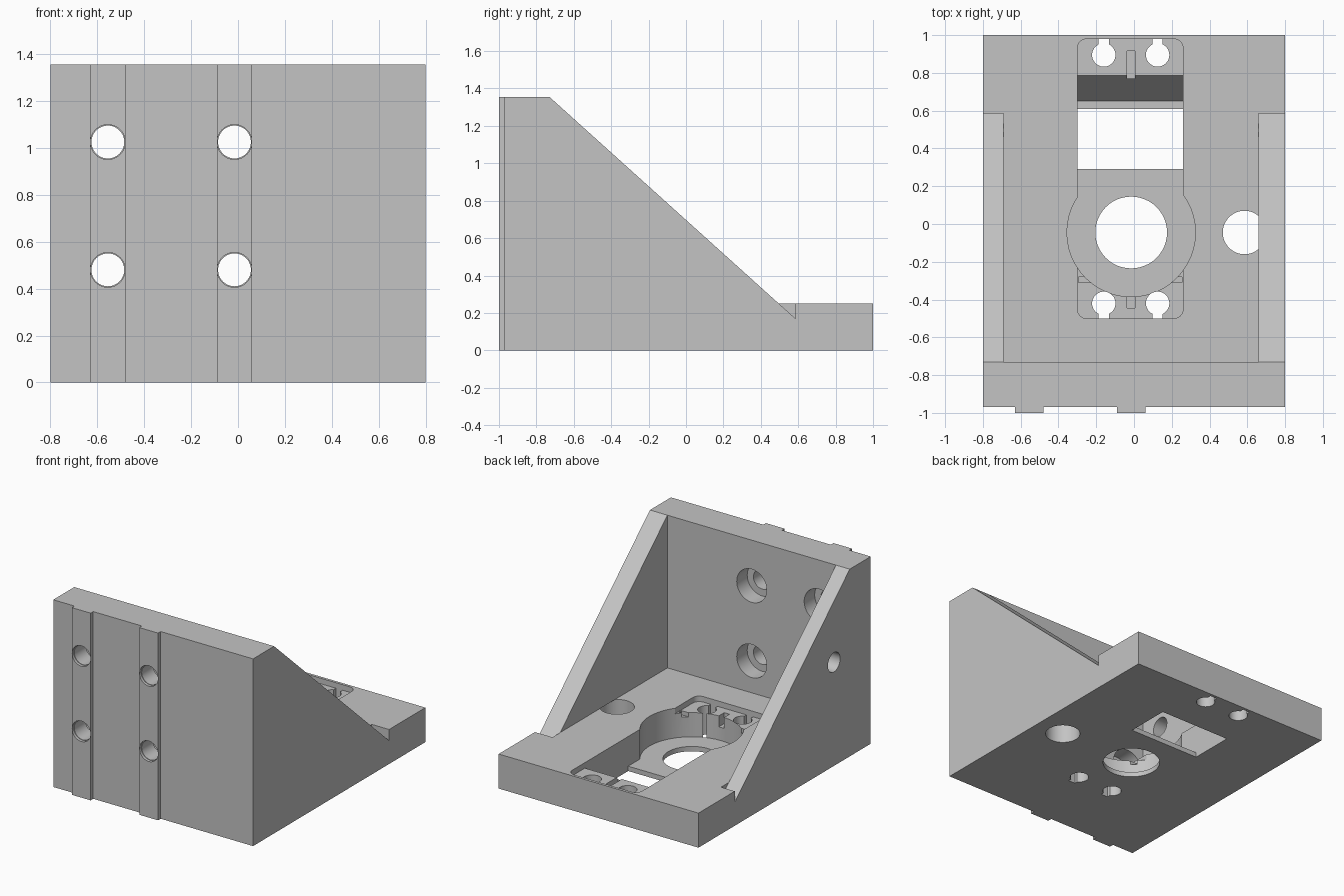
import bpy, bmesh, math
from mathutils import Vector, Matrix

if "Cube" in bpy.data.objects:
    bpy.data.objects.remove(bpy.data.objects["Cube"])

grey = bpy.data.materials.new("machined grey")
grey.use_nodes = True
grey.diffuse_color = (0.55, 0.55, 0.55, 1)
grey.node_tree.nodes["Principled BSDF"].inputs["Base Color"].default_value = (0.55, 0.55, 0.55, 1)


def finish(name, bm):
    bmesh.ops.recalc_face_normals(bm, faces=bm.faces)
    mesh = bpy.data.meshes.new(name)
    bm.to_mesh(mesh)
    bm.free()
    mesh.materials.append(grey)
    obj = bpy.data.objects.new(name, mesh)
    bpy.context.collection.objects.link(obj)
    return obj


def extrude(name, points, offset):
    """Extrude a closed outline along an offset."""
    bm = bmesh.new()
    face = bm.faces.new([bm.verts.new(p) for p in points])
    new = bmesh.ops.extrude_face_region(bm, geom=[face])["geom"]
    verts = [v for v in new if isinstance(v, bmesh.types.BMVert)]
    bmesh.ops.translate(bm, verts=verts, vec=offset)
    return finish(name, bm)


def side_prism(name, profile, x0, x1):
    return extrude(name, [(x0, y, z) for y, z in profile], (x1 - x0, 0, 0))


def box(name, x0, x1, y0, y1, z0, z1):
    return extrude(name, [(x0, y0, z0), (x1, y0, z0), (x1, y1, z0), (x0, y1, z0)], (0, 0, z1 - z0))


def cylinder(name, start, end, radius):
    a, b = Vector(start), Vector(end)
    bm = bmesh.new()
    turn = (b - a).to_track_quat("Z", "Y").to_matrix().to_4x4()
    bmesh.ops.create_cone(bm, cap_ends=True, segments=48, radius1=radius, radius2=radius,
                          depth=(b - a).length, matrix=Matrix.Translation((a + b) / 2) @ turn)
    return finish(name, bm)


def rounded_box(name, x0, x1, y0, y1, z0, z1, r):
    points = []
    corners = ((x1 - r, y1 - r), (x0 + r, y1 - r), (x0 + r, y0 + r), (x1 - r, y0 + r))
    for quarter, (cx, cy) in enumerate(corners):
        for step in range(9):
            a = math.pi / 2 * (quarter + step / 8)
            points.append((cx + r * math.cos(a), cy + r * math.sin(a), z0))
    return extrude(name, points, (0, 0, z1 - z0))


def combine(target, tool, operation="DIFFERENCE"):
    tool.hide_render = True
    mod = target.modifiers.new("combine", "BOOLEAN")
    mod.operation, mod.solver, mod.object = operation, "EXACT", tool
    bpy.context.view_layer.objects.active = target
    bpy.ops.object.modifier_apply(modifier=mod.name)
    bpy.data.objects.remove(tool)


# Base with upright wall, joined to the two sloping ribs
TOP, DECK = 1.355, 0.25
wall_profile = [(-0.97, 0), (1, 0), (1, DECK), (-0.73, DECK), (-0.73, TOP), (-0.97, TOP)]
rib_profile = [(-0.97, 0), (1, 0), (1, DECK), (0.585, DECK), (0.585, 0.17), (-0.73, TOP), (-0.97, TOP)]
body = side_prism("angle_bracket", wall_profile, -0.69, 0.66)
for x0, x1 in ((-0.8, -0.69), (0.66, 0.8)):
    combine(body, side_prism("rib", rib_profile, x0, x1), "UNION")

# Raised guide strips on the front
columns = (-0.555, -0.015)
for x in columns:
    combine(body, box("guide_strip", x - 0.075, x + 0.075, -1, -0.97, 0, TOP), "UNION")

bm = bmesh.new()
bm.from_mesh(body.data)
bmesh.ops.remove_doubles(bm, verts=bm.verts, dist=0.0001)
bmesh.ops.dissolve_limit(bm, angle_limit=0.01, verts=bm.verts, edges=bm.edges)
bm.to_mesh(body.data)
bm.free()

# Counterbored screw holes in the wall
for x in columns:
    for z in (0.48, 1.025):
        combine(body, cylinder("screw_hole", (x, -1.1, z), (x, -0.6, z), 0.07))
        combine(body, cylinder("counterbore", (x, -0.85, z), (x, -0.6, z), 0.12))
        combine(body, cylinder("front_relief", (x, -1.1, z), (x, -0.98, z), 0.074))

# Access hole through the right rib and cable hole through the base
combine(body, cylinder("rib_hole", (-0.9, -0.55, 0.75), (-0.6, -0.55, 0.75), 0.07))
combine(body, cylinder("cable_hole", (0.585, -0.045, -0.1), (0.585, -0.045, DECK), 0.115))

# Shallow seat, deep channel with a ramp, and round recess
LEFT, RIGHT, CX, CY = 0.26, -0.3, -0.015, -0.045
FLOOR, SEAT = 0.035, 0.21
combine(body, rounded_box("seat", RIGHT, LEFT, -0.5, 0.98, SEAT, 0.4, 0.05))
channel = [(CY, FLOOR), (0.65, FLOOR), (0.785, SEAT), (0.785, 0.4), (CY, 0.4)]
combine(body, side_prism("channel", channel, RIGHT, LEFT))
combine(body, cylinder("recess", (CX, CY, FLOOR), (CX, CY, 0.4), 0.34))

# Openings through the floor
combine(body, cylinder("bore", (CX, CY, -0.1), (CX, CY, 0.1), 0.19))
combine(body, box("window", RIGHT, LEFT, 0.29, 0.61, -0.1, 0.1))

# Keyhole slots and small centre grooves in both seats
for y, neck_end in ((-0.42, -0.5), (0.895, 0.98)):
    for x in (-0.16, 0.125):
        combine(body, cylinder("keyhole", (x, y, -0.1), (x, y, 0.235), 0.062))
        low, high = sorted((y, neck_end))
        combine(body, box("keyhole_neck", x - 0.027, x + 0.027, low, high, -0.1, 0.235))
for y0, y1 in ((-0.445, -0.37), (0.77, 0.915)):
    combine(body, box("groove", CX - 0.021, CX + 0.021, y0, y1, 0.13, 0.235))
for x0, x1 in ((-0.295, -0.2), (0.17, 0.255)):
    combine(body, box("side_groove", x0, x1, -0.31, -0.28, 0.18, 0.235))

# Smooth bores with crisp edges
bpy.ops.object.select_all(action="DESELECT")
body.select_set(True)
bpy.context.view_layer.objects.active = body
bpy.ops.object.shade_smooth_by_angle(angle=math.radians(30))
